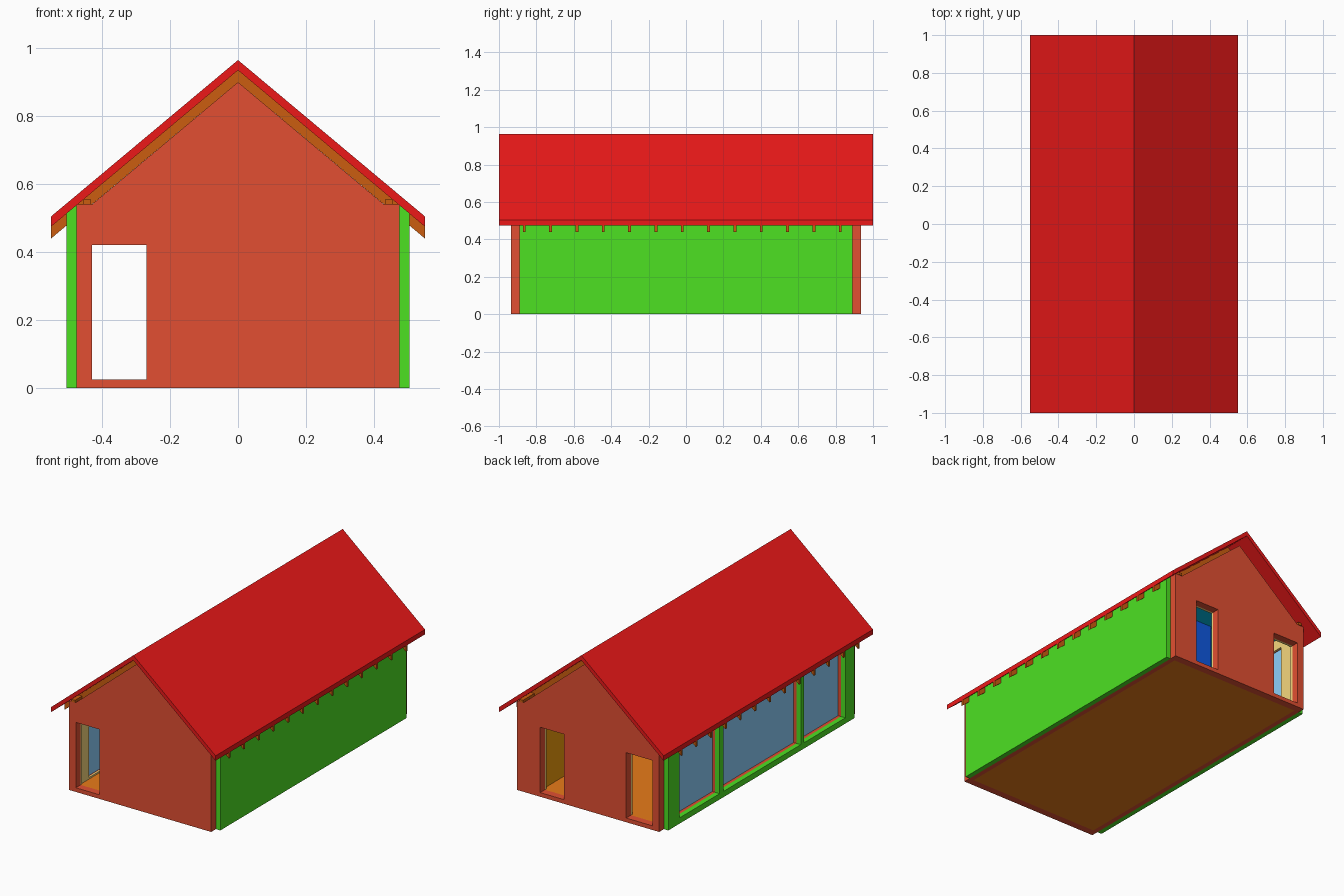
import bpy
import bmesh

if "Cube" in bpy.data.objects:
    bpy.data.objects.remove(bpy.data.objects["Cube"])

SLOPE = 0.46 / 0.55          # roof pitch


def mat(name, *rgb):
    """Material from 0-255 display colour."""
    m = bpy.data.materials.new(name)
    m.diffuse_color = [(c / 255) ** 2.2 for c in rgb] + [1]
    m.use_nodes = True
    m.node_tree.nodes["Principled BSDF"].inputs["Base Color"].default_value = m.diffuse_color
    return m


BRICK = mat("brick", 225, 80, 53)
GREEN = mat("green_cladding", 78, 224, 39)
RED = mat("roof_red", 236, 31, 31)
WOOD = mat("wood", 202, 94, 23)
FLOOR = mat("floor_wood", 231, 122, 31)
CREAM = mat("lining_cream", 245, 213, 124)
GLASS = mat("glass", 140, 207, 252)
CEIL = mat("ceiling_blue", 10, 190, 235)
BLUE = mat("partition_blue", 22, 89, 222)
OCHRE = mat("partition_ochre", 240, 155, 20)


def prism(name, pts, y0, y1, material):
    """Extrude an (x, z) outline along y."""
    bm = bmesh.new()
    face = bm.faces.new([bm.verts.new((x, y0, z)) for x, z in pts])
    ext = bmesh.ops.extrude_face_region(bm, geom=[face])
    verts = [v for v in ext["geom"] if isinstance(v, bmesh.types.BMVert)]
    bmesh.ops.translate(bm, verts=verts, vec=(0, y1 - y0, 0))
    bmesh.ops.recalc_face_normals(bm, faces=bm.faces)
    me = bpy.data.meshes.new(name)
    bm.to_mesh(me)
    bm.free()
    ob = bpy.data.objects.new(name, me)
    bpy.context.collection.objects.link(ob)
    if material:
        me.materials.append(material)
    return ob


def box(name, x, y, z, material):
    (x0, x1), (z0, z1) = x, z
    return prism(name, [(x0, z0), (x1, z0), (x1, z1), (x0, z1)], y[0], y[1], material)


def cut(ob, openings):
    """Cut box openings, given as (x, y, z) ranges, out of a wall."""
    for o in openings:
        cutter = box("cutter", *o, None)
        cutter.hide_render = True
        mod = ob.modifiers.new("opening", 'BOOLEAN')
        mod.operation, mod.solver, mod.object = 'DIFFERENCE', 'EXACT', cutter
        bpy.context.view_layer.objects.active = ob
        bpy.ops.object.modifier_apply(modifier=mod.name)
        bpy.data.objects.remove(cutter)


def chevron(top, thick, half=0.55):
    """Upside-down V outline with its ridge at height top."""
    e = top - half * SLOPE
    return [(-half, e), (0, top), (half, e),
            (half, e - thick), (0, top - thick), (-half, e - thick)]


# Openings
DOOR_Z = (0.025, 0.42)
front_doors = [((-0.43, -0.27), (-1, -0.8), DOOR_Z)]
back_doors = [(x, (0.8, 1), DOOR_Z) for x in ((-0.43, -0.255), (0.16, 0.32))]
WINDOWS = [(0.40, 0.785), (-0.375, 0.365), (-0.80, -0.405)]
window_cuts = [((-0.6, -0.4), y, (0.035, 0.46)) for y in WINDOWS]

# Brick gable walls with cream lining inside
gable = [(-0.475, 0), (0.475, 0), (0.475, 0.54), (0.43, 0.54),
         (0, 0.90), (-0.43, 0.54), (-0.475, 0.54)]
for name, s, doors in (("front", -1, front_doors), ("back", 1, back_doors)):
    cut(prism(name + "_gable_wall", gable, s * 0.89, s * 0.935, BRICK), doors)
    cut(box(name + "_lining", (-0.435, 0.435), sorted((s * 0.875, s * 0.89)),
            (0.025, 0.53), CREAM), doors)

# Side walls: green cladding, brick core, cream lining
for name, s in (("left", -1), ("right", 1)):
    clad = prism(name + "_cladding",
                 [(s * 0.475, 0), (s * 0.505, 0), (s * 0.505, 0.513), (s * 0.475, 0.538)],
                 -0.89, 0.89, GREEN)
    core = prism(name + "_brick_wall",
                 [(s * 0.445, 0), (s * 0.475, 0), (s * 0.475, 0.535), (s * 0.445, 0.535)],
                 -0.89, 0.89, BRICK)
    lining = box(name + "_lining", sorted((s * 0.435, s * 0.445)), (-0.89, 0.89),
                 (0.025, 0.53), CREAM)
    box(name + "_wall_plate", sorted((s * 0.432, s * 0.456)), (-0.94, 0.94),
        (0.54, 0.555), WOOD)
    if s < 0:
        for wall in (clad, core, lining):
            cut(wall, window_cuts)

# Window panes in the left wall
for i, y in enumerate(WINDOWS):
    box(f"window_pane_{i + 1}", (-0.456, -0.450), y, (0.035, 0.46), GLASS)

# Floor and ceiling
box("floor", (-0.445, 0.445), (-0.89, 0.89), (0, 0.025), FLOOR)
box("ceiling", (-0.445, 0.445), (-0.89, 0.89), (0.525, 0.535), CEIL)

# Small room behind the second back door
box("room_end_wall", (-0.05, 0.335), (0.60, 0.62), (0.025, 0.525), BLUE)
box("room_side_wall", (0.335, 0.355), (0.60, 0.875), (0.025, 0.525), OCHRE)

# Roof and rafters
prism("roof", chevron(0.965, 0.03), -1, 1, RED)
for i in range(13):
    y = -0.865 + i * 0.1408
    prism(f"rafter_{i + 1}", chevron(0.935, 0.035), y - 0.0075, y + 0.0075, WOOD)
